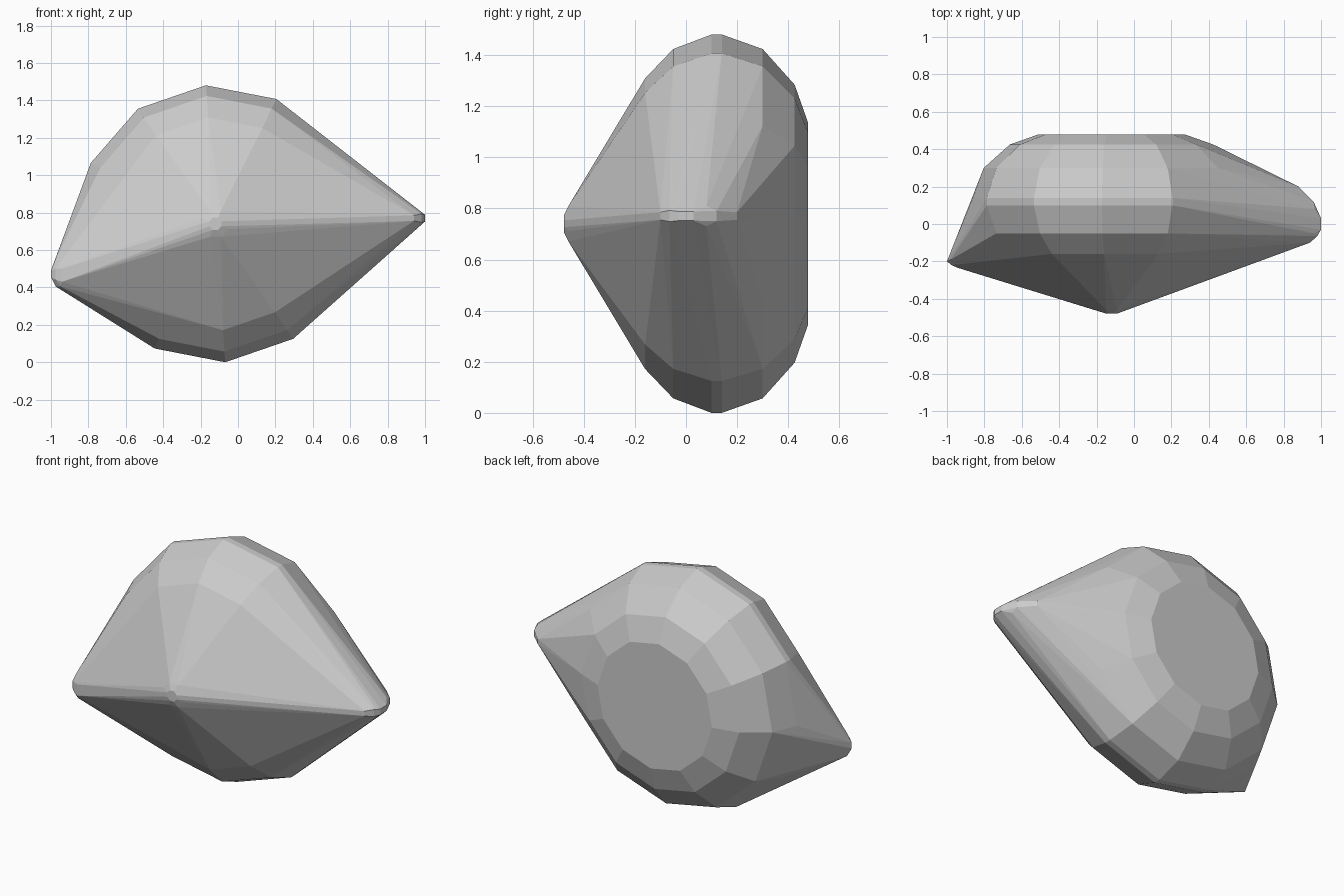
import bpy, bmesh
from math import sin, cos, radians

if "Cube" in bpy.data.objects:
    bpy.data.objects.remove(bpy.data.objects["Cube"])

CX, CZ = -0.12, 0.74
points = []


def ring(y, r, sides=12, start=4):
    """Ring of points around the body's front-to-back axis."""
    for i in range(sides):
        a = radians(start + 360 * i / sides)
        points.append((CX + r * cos(a), y, CZ + r * sin(a)))


# Rounded twelve-sided body with a flat back
for y, r in [(-0.16, 0.57), (-0.05, 0.685), (0.10, 0.742), (0.14, 0.742),
             (0.30, 0.685), (0.425, 0.545), (0.478, 0.395)]:
    ring(y, r)

# Blunt front tip
ring(-0.478, 0.035, 8, 22.5)
ring(-0.46, 0.075, 8, 22.5)

# Right tip: a thin rounded edge, mirrored in height
for x, y, h in [(0.88, 0.20, 0.015), (0.96, 0.12, 0.02), (1.0, 0.03, 0.018),
                (1.0, -0.03, 0.018), (0.98, -0.065, 0.022), (0.94, -0.10, 0.015),
                (0.965, 0.08, 0.04), (0.965, -0.05, 0.04)]:
    points += [(x, y, 0.77 + s * h) for s in (-1, 1)]

# Left tip
points += [(-1.0, -0.20, 0.455), (-1.0, -0.20, 0.49), (-0.98, -0.19, 0.54),
           (-0.975, -0.19, 0.405), (-0.975, -0.22, 0.44), (-0.975, -0.22, 0.50),
           (-0.94, -0.235, 0.43), (-0.94, -0.235, 0.50), (-0.95, -0.215, 0.405)]

# Wrap one faceted skin around all the parts
bm = bmesh.new()
for p in points:
    bm.verts.new(p)
res = bmesh.ops.convex_hull(bm, input=bm.verts[:])
loose = [v for v in bm.verts if not v.link_faces]
bmesh.ops.delete(bm, geom=loose, context='VERTS')
bmesh.ops.dissolve_limit(bm, angle_limit=radians(1), verts=bm.verts[:], edges=bm.edges[:])
bmesh.ops.recalc_face_normals(bm, faces=bm.faces[:])

# Settle on the ground
low = min(v.co.z for v in bm.verts)
for v in bm.verts:
    v.co.z -= low

mesh = bpy.data.meshes.new("faceted_stone")
bm.to_mesh(mesh)
bm.free()
obj = bpy.data.objects.new("faceted_stone", mesh)
bpy.context.collection.objects.link(obj)
